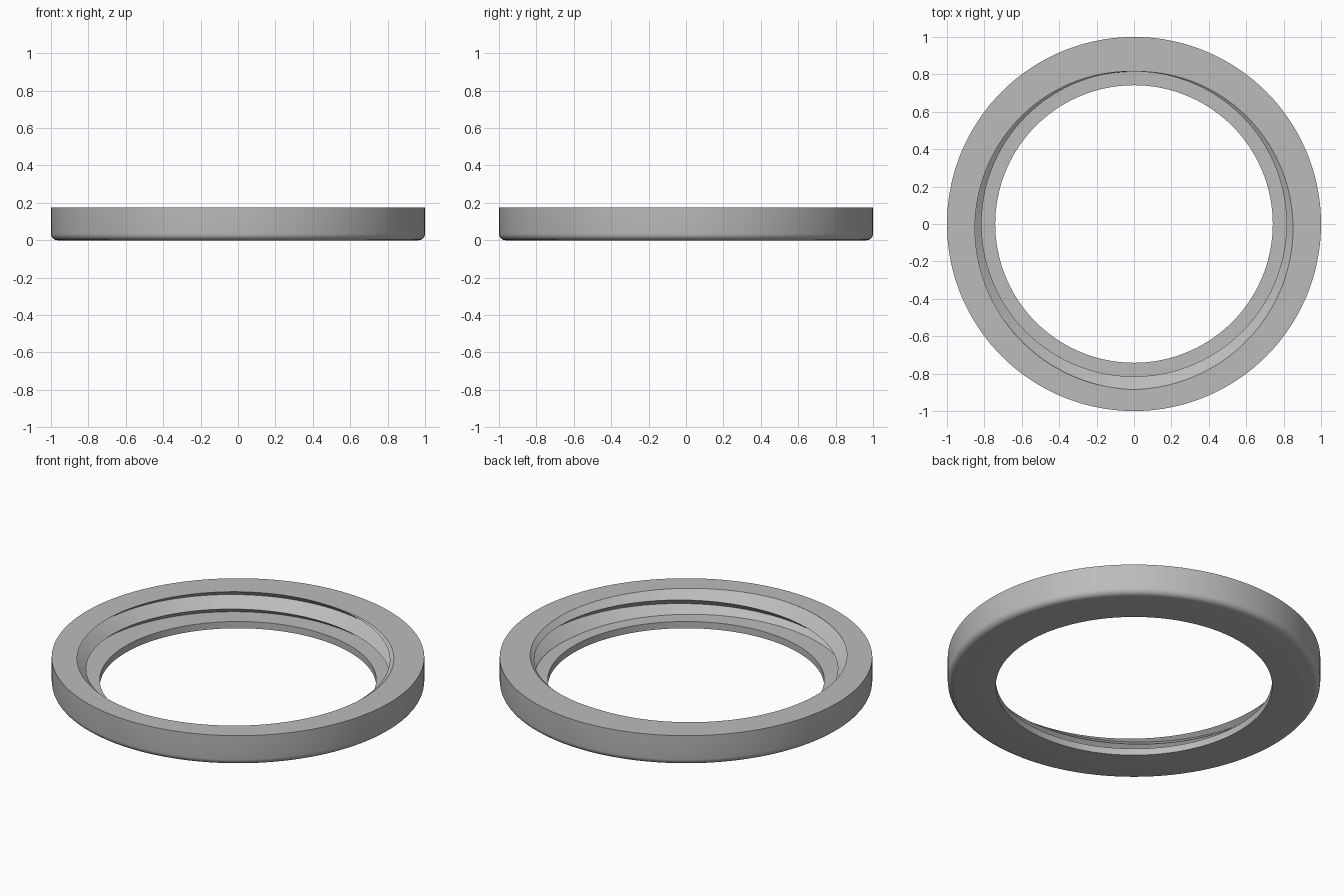
import bpy, bmesh, math

if "Cube" in bpy.data.objects:
    bpy.data.objects.remove(bpy.data.objects["Cube"])

SEG = 144
TOP, LEDGE = 0.176, 0.04
HOLE, CREST, ROOT = 0.742, 0.815, 0.885
PITCH = 0.107
BEVEL = 0.035

grey = bpy.data.materials.new("grey")
grey.diffuse_color = (0.5, 0.5, 0.5, 1)
grey.use_nodes = True
grey.node_tree.nodes["Principled BSDF"].inputs["Base Color"].default_value = grey.diffuse_color


def thread_radius(z, crest_z):
    """Triangular thread: crest at crest_z, root half a pitch away."""
    t = ((crest_z - z) / PITCH) % 1.0
    return CREST + (ROOT - CREST) * (1 - abs(2 * t - 1))


def section(i):
    """Closed ring cross-section at step i, as (radius, height) pairs."""
    crest_z = TOP + PITCH * i / SEG
    # outer wall with a rounded bottom edge
    pts = [(1, TOP)]
    for k in range(7):
        a = math.pi / 2 * k / 6
        pts.append((1 - BEVEL + BEVEL * math.cos(a), BEVEL - BEVEL * math.sin(a)))
    # bottom lip
    pts += [(HOLE, 0), (HOLE, LEDGE)]
    # internal thread, clipped by the ledge and the top rim
    heights = [LEDGE] + [crest_z - j * PITCH / 2 for j in range(5, -1, -1)] + [TOP]
    for z in heights:
        z = min(max(z, LEDGE), TOP)
        pts.append((thread_radius(z, crest_z), z))
    return pts


# threaded ring, swept around the axis starting at the back
bm = bmesh.new()
columns = []
for i in range(SEG + 1):
    a = math.pi / 2 + 2 * math.pi * i / SEG
    columns.append([bm.verts.new((r * math.cos(a), r * math.sin(a), z))
                    for r, z in section(i)])
for a, b in zip(columns, columns[1:]):
    for j in range(len(a)):
        k = (j + 1) % len(a)
        bm.faces.new((a[j], a[k], b[k], b[j]))
bmesh.ops.remove_doubles(bm, verts=bm.verts, dist=0.00005)
bmesh.ops.recalc_face_normals(bm, faces=bm.faces)

mesh = bpy.data.meshes.new("threaded_ring")
bm.to_mesh(mesh)
bm.free()
mesh.materials.append(grey)
ring = bpy.data.objects.new("threaded_ring", mesh)
bpy.context.collection.objects.link(ring)
bpy.context.view_layer.objects.active = ring
ring.select_set(True)
bpy.ops.object.shade_smooth_by_angle(angle=math.radians(30))
